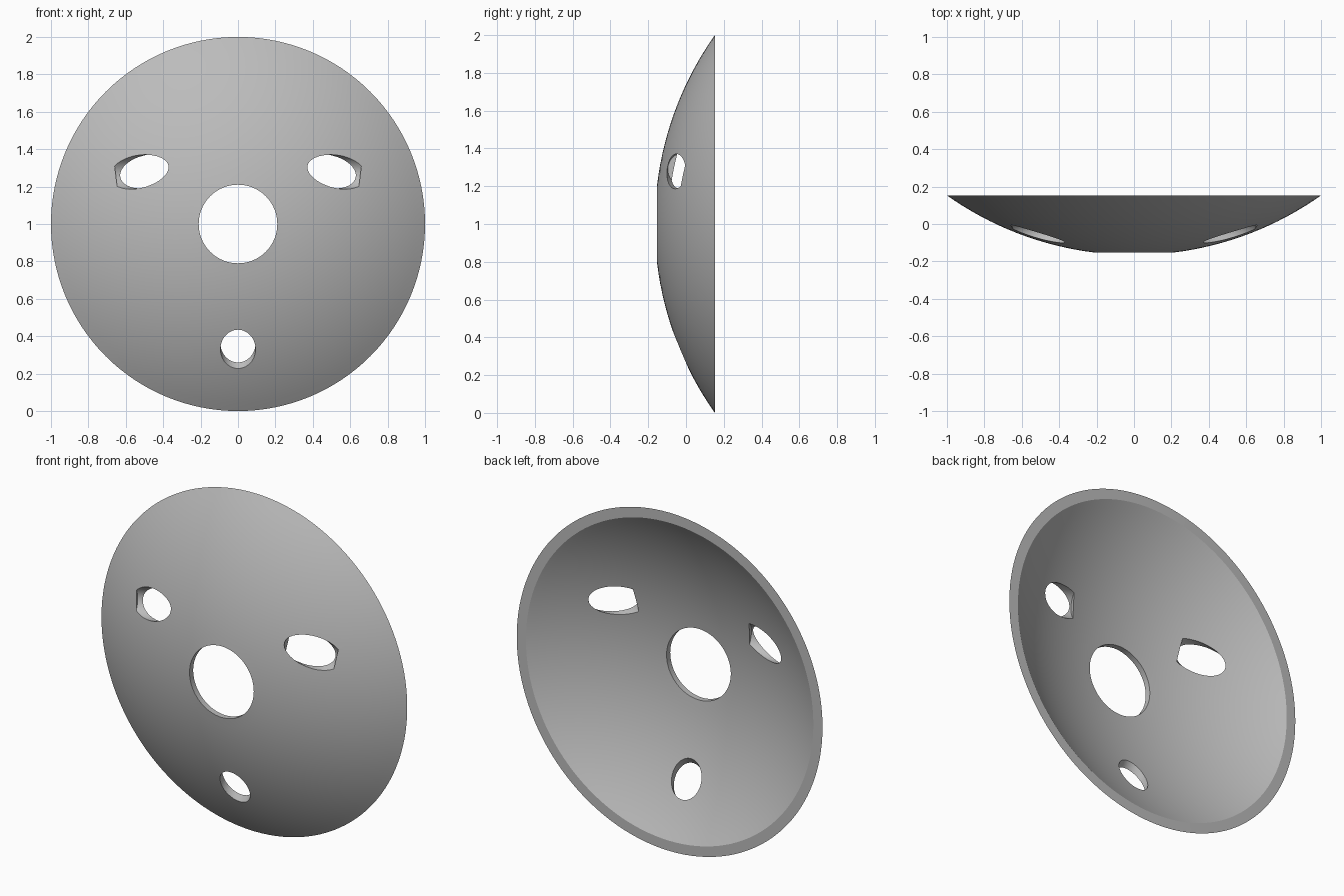
import bpy, bmesh, math
from mathutils import Vector

if "Cube" in bpy.data.objects:
    bpy.data.objects.remove(bpy.data.objects["Cube"], do_unlink=True)

OUTER, INNER = 1.73, 1.696      # sphere radii of the two skins
CENTRE_Y = 1.5645               # sphere centre behind the dish
HOLE, RIM, RIM_IN = 0.21, 1.0, 0.94
RINGS, SIDES = 16, 128

grey = bpy.data.materials.new("plain grey")
grey.use_nodes = True
colour = (0.5, 0.5, 0.5, 1)
grey.diffuse_color = colour
grey.node_tree.nodes["Principled BSDF"].inputs["Base Color"].default_value = colour


def arc(radius, start, end):
    """Points (r, y) along a spherical skin."""
    a, b = math.asin(start / radius), math.asin(end / radius)
    angles = [a + (b - a) * i / RINGS for i in range(RINGS + 1)]
    return [(radius * math.sin(t), CENTRE_Y - radius * math.cos(t)) for t in angles]


# Dish shell: closed profile spun about the y axis
profile = arc(OUTER, HOLE, RIM) + arc(INNER, RIM_IN, HOLE)
bm = bmesh.new()
loops = []
for s in range(SIDES):
    t = 2 * math.pi * s / SIDES
    loops.append([bm.verts.new((r * math.cos(t), y, 1 + r * math.sin(t))) for r, y in profile])
for s in range(SIDES):
    here, there = loops[s], loops[(s + 1) % SIDES]
    for i in range(len(profile)):
        j = (i + 1) % len(profile)
        bm.faces.new((here[i], here[j], there[j], there[i]))
bmesh.ops.recalc_face_normals(bm, faces=bm.faces)
mesh = bpy.data.meshes.new("mask_shell")
bm.to_mesh(mesh)
bm.free()
mesh.materials.append(grey)
shell = bpy.data.objects.new("mask_shell", mesh)
bpy.context.collection.objects.link(shell)


def cut(name, location, direction, radius, length):
    """Cut a tilted round hole through the shell."""
    turn = Vector(direction).to_track_quat('Z', 'Y').to_euler()
    bpy.ops.mesh.primitive_cylinder_add(vertices=64, radius=radius, depth=length,
                                        location=location, rotation=turn)
    cutter = bpy.context.object
    cutter.name = name
    cutter.hide_render = True
    cutter.data.materials.append(grey)
    bpy.ops.object.select_all(action='DESELECT')
    bpy.context.view_layer.objects.active = shell
    shell.select_set(True)
    mod = shell.modifiers.new(name, 'BOOLEAN')
    mod.operation = 'DIFFERENCE'
    mod.solver = 'EXACT'
    mod.object = cutter
    bpy.ops.object.modifier_apply(modifier=mod.name)
    bpy.data.objects.remove(cutter, do_unlink=True)


# Eye holes: short cylinders lying almost along the surface
for side, name in ((1, "left_eye_cutter"), (-1, "right_eye_cutter")):
    cut(name, (side * 0.51, -0.046, 1.28), (side * 0.96, -0.28, -0.06), 0.09, 0.26)

# Mouth hole, sloping downward to the front
slope = math.radians(56)
cut("mouth_cutter", (0, -0.025, 0.334), (0, -math.cos(slope), -math.sin(slope)), 0.094, 0.4)

bpy.ops.object.shade_smooth_by_angle(angle=math.radians(30))
